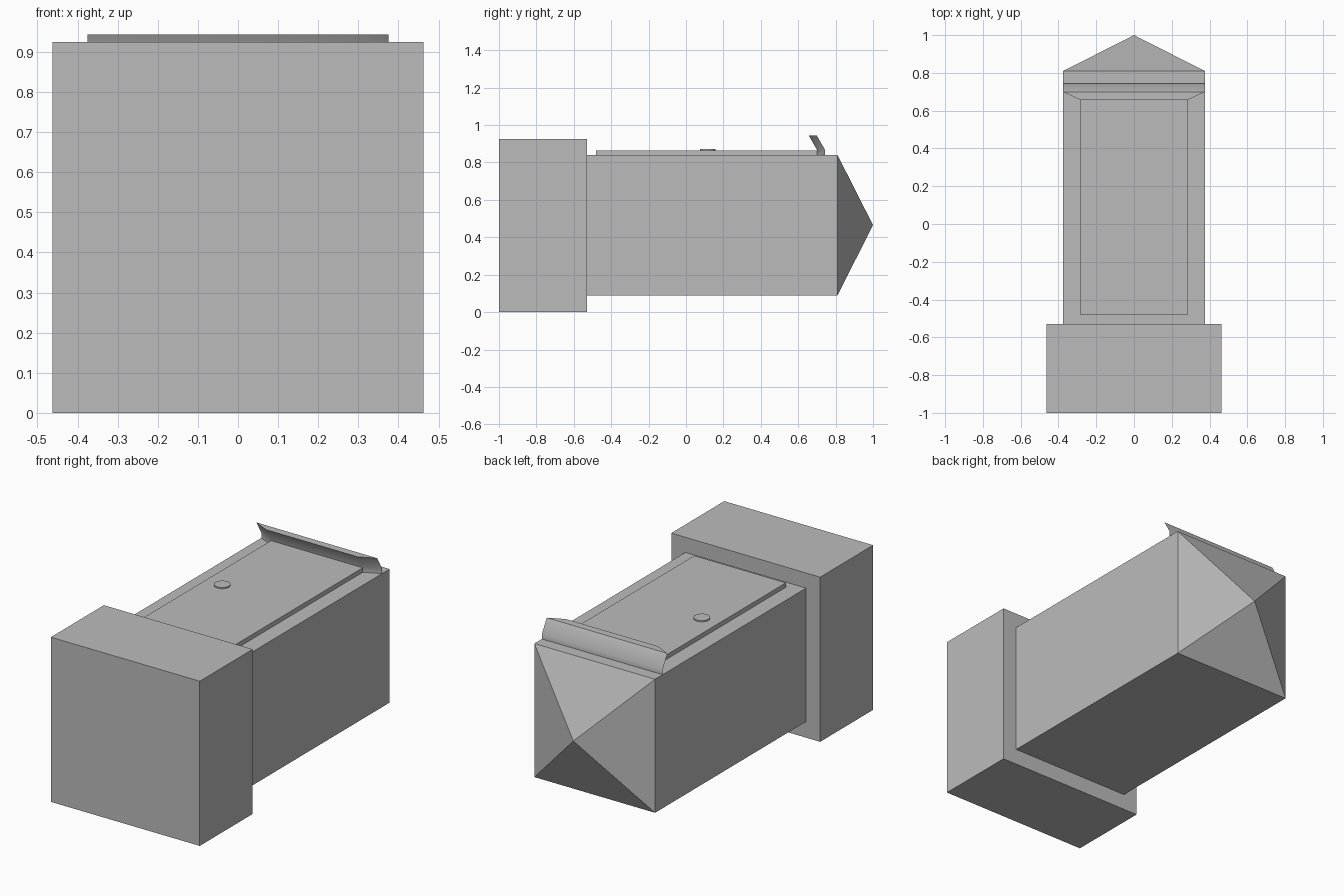
import bpy
import bmesh
import math

old = bpy.data.objects.get("Cube")
if old:
    bpy.data.objects.remove(old, do_unlink=True)

grey = bpy.data.materials.new("plain grey")
grey.use_nodes = True
colour = (0.5, 0.5, 0.5, 1)
grey.diffuse_color = colour
grey.node_tree.nodes["Principled BSDF"].inputs["Base Color"].default_value = colour


def finish(name, bm, smooth_angle=None):
    """Turn a bmesh into a named grey object."""
    bmesh.ops.recalc_face_normals(bm, faces=bm.faces[:])
    mesh = bpy.data.meshes.new(name)
    bm.to_mesh(mesh)
    bm.free()
    mesh.materials.append(grey)
    obj = bpy.data.objects.new(name, mesh)
    bpy.context.collection.objects.link(obj)
    if smooth_angle:
        bpy.ops.object.select_all(action="DESELECT")
        obj.select_set(True)
        bpy.context.view_layer.objects.active = obj
        bpy.ops.object.shade_smooth_by_angle(angle=math.radians(smooth_angle))
    return obj


def box(half_width, y0, y1, z0, z1):
    """Box centred on x, given by its y and z limits."""
    bm = bmesh.new()
    bmesh.ops.create_cube(bm, size=1)
    for v in bm.verts:
        v.co.x *= 2 * half_width
        v.co.y = y1 if v.co.y > 0 else y0
        v.co.z = z1 if v.co.z > 0 else z0
    return bm


# Wide block at the front
finish("front_block", box(0.4625, -1, -0.53, 0, 0.925))

# Long body, its back face poked out into a pyramid point
bm = box(0.375, -0.53, 0.81, 0.09, 0.84)
back = max(bm.faces, key=lambda f: f.calc_center_median().y)
tip = bmesh.ops.poke(bm, faces=[back])["verts"][0]
tip.co.y = 1
finish("body", bm)

# Raised plate on top of the body
finish("top_plate", box(0.285, -0.48, 0.70, 0.84, 0.865))

# Small round button on the plate
bm = bmesh.new()
bmesh.ops.create_cone(bm, cap_ends=True, segments=32, radius1=0.042,
                      radius2=0.042, depth=0.012)
bmesh.ops.translate(bm, verts=bm.verts[:], vec=(-0.18, 0.117, 0.866))
finish("button", bm, 35)

# Bent lip behind the plate: profile of (half width, y, z), wider at its back
profile = [(0.285, 0.70, 0.84), (0.285, 0.70, 0.868), (0.285, 0.657, 0.943),
           (0.375, 0.70, 0.943), (0.375, 0.743, 0.868), (0.375, 0.743, 0.84)]
bm = bmesh.new()
ends = [[bm.verts.new((side * w, y, z)) for w, y, z in profile] for side in (-1, 1)]
count = len(profile)
for i in range(count):
    j = (i + 1) % count
    bm.faces.new((ends[0][i], ends[0][j], ends[1][j], ends[1][i]))
for end in ends:
    bm.faces.new((end[0], end[1], end[4], end[5]))
    bm.faces.new((end[1], end[2], end[3], end[4]))
finish("bent_lip", bm, 35)
